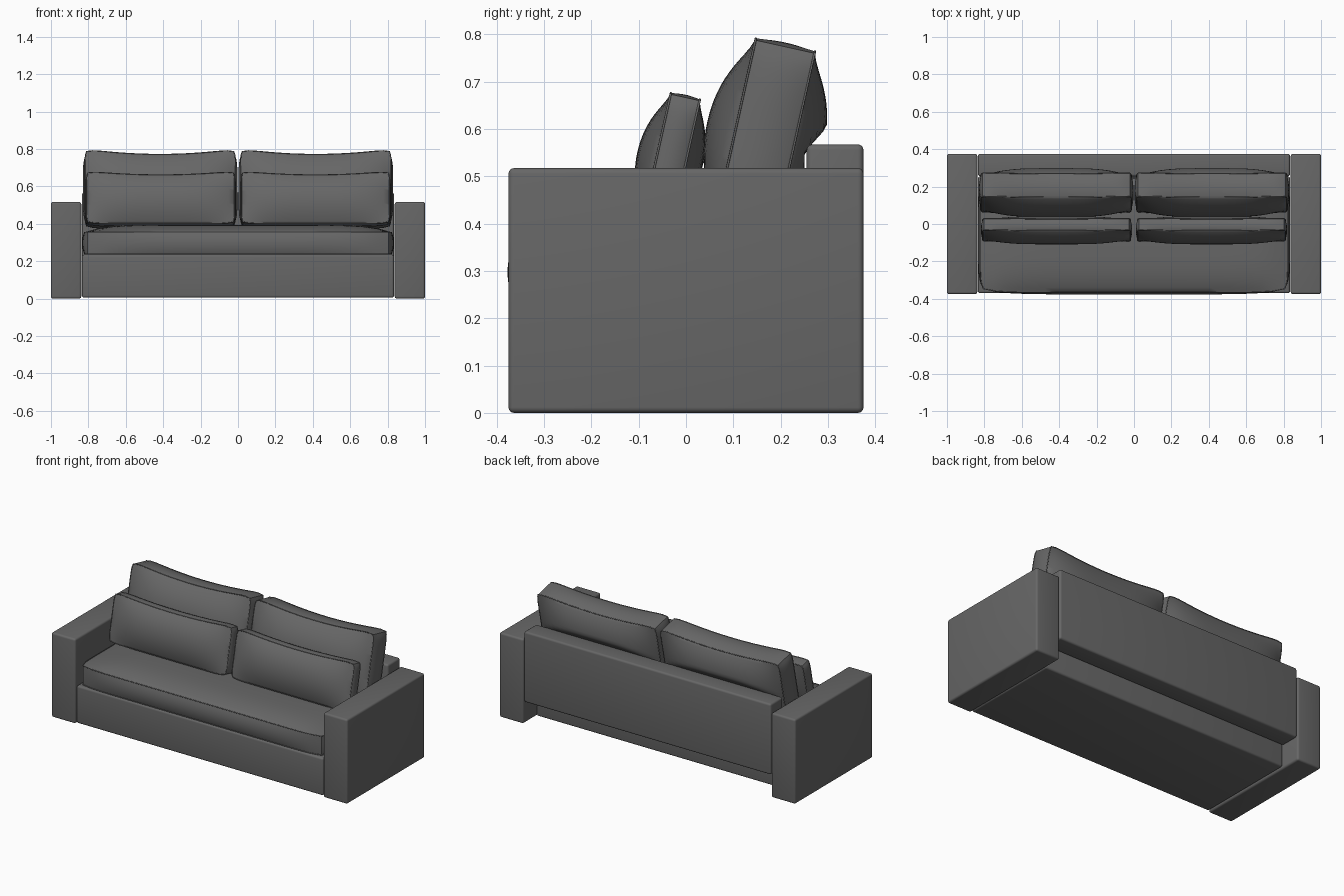
import bpy, bmesh, math
from mathutils import Matrix, Vector

if "Cube" in bpy.data.objects:
    bpy.data.objects.remove(bpy.data.objects["Cube"])

fabric = bpy.data.materials.new("charcoal_grey_fabric")
fabric.diffuse_color = (0.135, 0.135, 0.135, 1)
fabric.use_nodes = True
fabric.node_tree.nodes["Principled BSDF"].inputs["Base Color"].default_value = fabric.diffuse_color


def finish(ob, angle=40):
    ob.data.materials.append(fabric)
    bpy.ops.object.select_all(action='DESELECT')
    ob.select_set(True)
    bpy.context.view_layer.objects.active = ob
    bpy.ops.object.shade_smooth_by_angle(angle=math.radians(angle))


def block(name, x, y, z, r=0.012):
    """Rounded box from (min, max) ranges."""
    bm = bmesh.new()
    bmesh.ops.create_cube(bm, size=1)
    for v in bm.verts:
        v.co = [a[0] + (c + 0.5) * (a[1] - a[0]) for c, a in zip(v.co, (x, y, z))]
    bmesh.ops.bevel(bm, geom=bm.edges[:], offset=r, segments=4, profile=0.5, affect='EDGES')
    me = bpy.data.meshes.new(name)
    bm.to_mesh(me)
    bm.free()
    ob = bpy.data.objects.new(name, me)
    bpy.context.collection.objects.link(ob)
    finish(ob)


def cushion(name, centre, tilt, hw, hh, thick, front, back, sag=0.0, power=2, edge=0.01,
            limit=None, pipe=0.0025):
    """Box cushion: crowned front and back, soft boxing, seams along both rims."""
    mat = Matrix.Translation(centre) @ Matrix.Rotation(math.radians(tilt), 4, 'X')

    def shape(u, v, w):
        x = u * (hw * (1 - 0.02 * v ** 10) + edge * (1 - w * w) * (1 - v ** 4))
        z = v * (hh * (1 - 0.06 * u ** 14) + edge * (1 - w * w) * (1 - u ** 4))
        z -= sag * (1 - u * u) * max(0, v) ** 2
        crown = (1 - abs(u) ** (power * 2)) * (1 - abs(v) ** power)
        y = w * (thick / 2 + crown * (front if w < 0 else back))
        p = mat @ Vector((x, y, z))
        if limit is not None:  # pressed flat against the backrest
            p.y = min(p.y, limit + max(0, p.z - 0.55) * 0.9)
        return p

    bm = bmesh.new()
    bmesh.ops.create_cube(bm, size=2)
    bmesh.ops.subdivide_edges(bm, edges=bm.edges[:], cuts=23, use_grid_fill=True)
    for v in bm.verts:
        v.co = shape(*(v.co.x, v.co.z, v.co.y))
    bmesh.ops.recalc_face_normals(bm, faces=bm.faces[:])
    me = bpy.data.meshes.new(name)
    bm.to_mesh(me)
    bm.free()
    ob = bpy.data.objects.new(name, me)
    bpy.context.collection.objects.link(ob)
    finish(ob, 45)

    # thin piping on the two seams
    n = 24
    side = [-1 + 2 * i / n for i in range(n)]
    rim = ([(t, -1) for t in side] + [(1, t) for t in side]
           + [(-t, 1) for t in side] + [(-1, -t) for t in side])
    cu = bpy.data.curves.new(name + "_piping", 'CURVE')
    cu.dimensions = '3D'
    cu.bevel_depth = pipe
    cu.bevel_resolution = 1
    for w in (-1, 1):
        sp = cu.splines.new('POLY')
        sp.points.add(len(rim) - 1)
        for pt, (u, v) in zip(sp.points, rim):
            pt.co = (*shape(u, v, w), 1)
        sp.use_cyclic_u = True
    cu.materials.append(fabric)
    bpy.context.collection.objects.link(bpy.data.objects.new(name + "_piping", cu))


# frame
for s, side in ((-1, "left"), (1, "right")):
    block(side + "_arm", sorted((s * 0.838, s * 1.0)), (-0.375, 0.375), (0, 0.517))
block("base", (-0.834, 0.834), (-0.37, 0.255), (0.005, 0.235))
block("backrest", (-0.834, 0.834), (0.255, 0.375), (0.135, 0.567))

# seat cushion, lying flat
cushion("seat_cushion", (0, -0.06, 0.297), -90, 0.822, 0.305, 0.115, 0.04, 0.0,
        power=4, edge=0.012)

# two large back cushions and two smaller ones in front
for s, side in ((-1, "left"), (1, "right")):
    cushion(side + "_back_cushion", (s * 0.416, 0.168, 0.588), -12.5, 0.402, 0.202, 0.128,
            0.062, 0.062, sag=0.028, edge=0.012, limit=0.25)
    cushion(side + "_small_cushion", (s * 0.414, -0.031, 0.535), -12.5, 0.396, 0.143, 0.063,
            0.042, 0.036, sag=0.02, edge=0.008)
